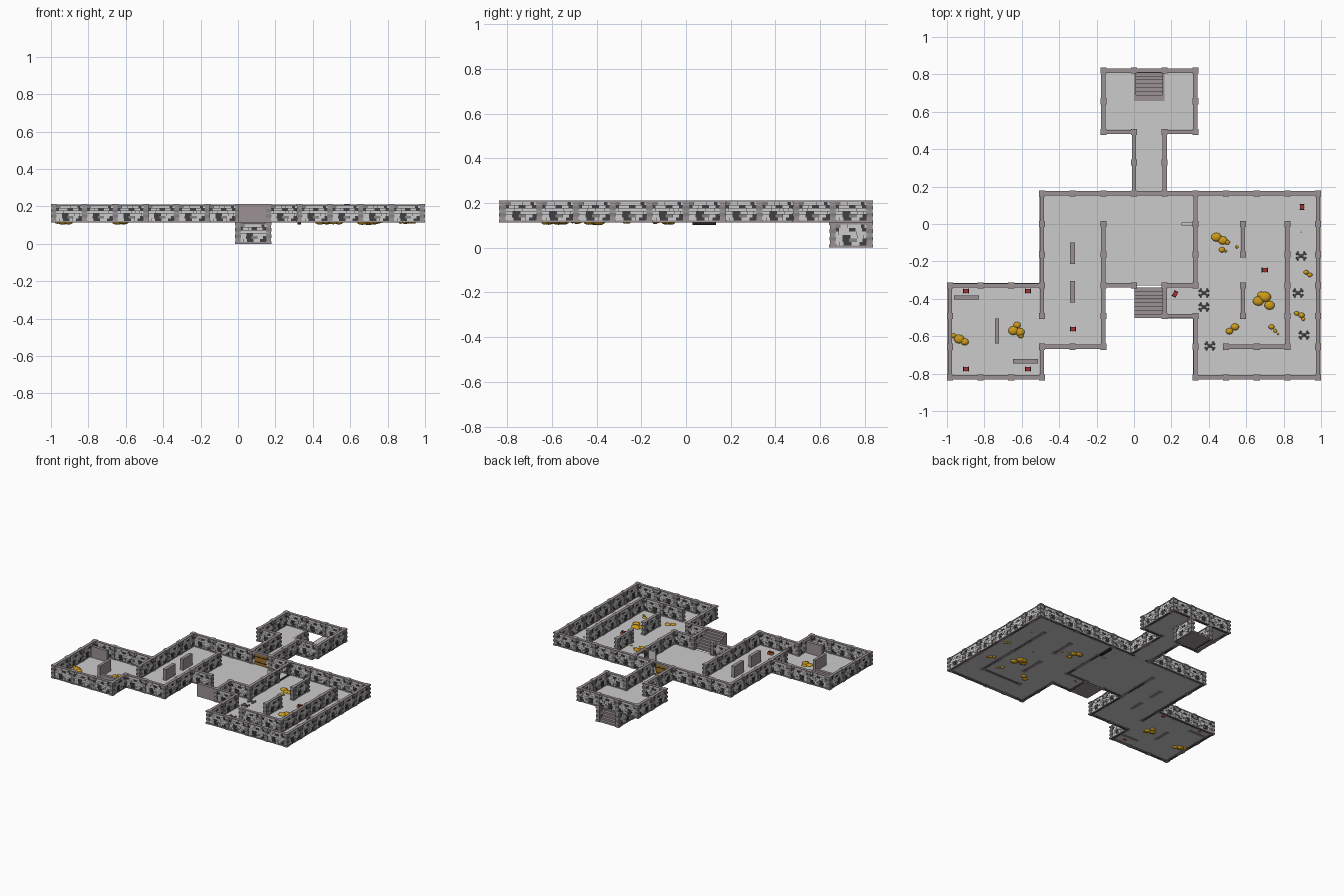
import bpy, bmesh, math, random
from mathutils import Matrix, Vector

if "Cube" in bpy.data.objects:
    bpy.data.objects.remove(bpy.data.objects["Cube"])
random.seed(4)
T, F, H = 0.1641, 0.113, 0.099      # grid tile, floor level, wall height


def mat(name, c):
    m = bpy.data.materials.new(name)
    m.diffuse_color = (*c, 1)
    m.use_nodes = True
    m.node_tree.nodes["Principled BSDF"].inputs["Base Color"].default_value = m.diffuse_color
    return m


COLS = [("floor_stone", (.6, .6, .6)), ("trim_stone", (.33, .285, .295)),
        ("light_brick", (.6, .6, .6)), ("mid_brick", (.23, .225, .225)),
        ("dark_brick", (.05, .05, .055)), ("gold", (.62, .33, .01)),
        ("red", (.4, .03, .03)), ("door_wood", (.36, .17, .02)),
        ("bone_grey", (.22, .22, .22)), ("black_iron", (.015, .015, .015))]
MATS = [mat(n, c) for n, c in COLS]
FLOOR, TRIM, LIGHT, MID, DARK, GOLD, RED, WOOD, BONE, IRON = range(10)


def box(bm, x0, x1, y0, y1, z0, z1, m):
    M = Matrix.Translation(((x0+x1)/2, (y0+y1)/2, (z0+z1)/2)) @ Matrix.Diagonal((x1-x0, y1-y0, z1-z0, 1))
    r = bmesh.ops.create_cube(bm, size=1, matrix=M)
    for f in {f for v in r["verts"] for f in v.link_faces}:
        f.material_index = m


def mesh(name, bm):
    me = bpy.data.meshes.new(name)
    bm.to_mesh(me)
    bm.free()
    for m in MATS:
        me.materials.append(m)
    return me


def place(name, me, x, y, z=F, rot=0, s=(1, 1, 1)):
    o = bpy.data.objects.new(name, me)
    o.location, o.rotation_euler, o.scale = (x, y, z), (0, 0, rot), s
    bpy.context.collection.objects.link(o)
    return o


def brick_rows(bm, x0, x1, z0, z1):
    n = max(1, round((z1-z0)/.0137))
    h = (z1-z0)/n
    for i in range(n):
        x = x0
        while x < x1-.002:
            w = min(random.uniform(.014, .036), x1-x)
            if x1-x-w < .008:
                w = x1-x
            d = random.uniform(.0085, .0105)
            m = random.choices((LIGHT, MID, DARK), (.42, .28, .3))[0]
            box(bm, x+.0006, x+w-.0006, -d, d, z0+i*h+.0005, z0+(i+1)*h-.0005, m)
            x += w


# wall panel: mortar core, bricks, base and cap
bm = bmesh.new()
box(bm, 0, T, -.007, .007, 0, H-.002, DARK)
brick_rows(bm, .012, T-.012, .009, H-.008)
box(bm, 0, T, -.012, .012, 0, .009, TRIM)
box(bm, 0, T, -.011, .011, H-.008, H-.001, TRIM)
PANEL = mesh("wall_panel", bm)

# doorway panel: two jambs, lintel, cap
bm = bmesh.new()
for a, b in ((.008, .03), (T-.03, T-.008)):
    box(bm, a, b, -.007, .007, 0, H-.002, DARK)
    brick_rows(bm, a, b, 0, H-.008)
box(bm, .03, T-.03, -.009, .009, H-.016, H-.008, MID)
box(bm, 0, T, -.011, .011, H-.008, H-.001, TRIM)
DOORWAY = mesh("doorway_panel", bm)

# pillar: stacked quoin blocks with base and cap
bm = bmesh.new()
box(bm, -.0162, .0162, -.0162, .0162, 0, .012, TRIM)
for i in range(5):
    w = .0155 if i % 2 else .0125
    z = .012+i*(H-.022)/5
    box(bm, -w, w, -w, w, z, z+(H-.022)/5, (TRIM, MID)[i % 2])
box(bm, -.0162, .0162, -.0162, .0162, H-.01, H, TRIM)
PILLAR = mesh("pillar", bm)

pillars = set()


def wall(x0, y0, x1, y1):
    """Row of panels between two grid points, pillar at every tile."""
    n = int(abs(x1-x0)+abs(y1-y0))
    dx, dy = (x1-x0)/n, (y1-y0)/n
    for i in range(n):
        place("wall", PANEL, (x0+dx*i)*T, (y0+dy*i)*T, rot=math.atan2(dy, dx))
    for i in range(n+1):
        pillars.add((x0+dx*i, y0+dy*i))


for w in [(-1, 5, 2, 5), (-1, 3, -1, 5), (2, 3, 2, 5), (-1, 3, 0, 3), (1, 3, 2, 3),   # entry room
          (0, 1, 0, 3), (1, 1, 1, 3),                                                # corridor
          (-3, 1, 0, 1), (1, 1, 6, 1), (-3, -3, -3, 1), (-3, -5, -3, -4),            # hall
          (-3, -4, -1, -4), (-1, -4, -1, 0), (-1, -2, 0, -2), (1, -2, 2, -2),
          (1, -3, 1, -2), (1, -3, 2, -3), (2, -2, 2, 0), (2, -5, 2, -3),
          (2, -5, 6, -5), (6, -5, 6, 1), (5, -4, 5, 0), (3, -4, 5, -4),              # treasure room
          (3.55, -1, 3.55, 0), (3.55, -3, 3.55, -2),
          (-6, -2, -3, -2), (-6, -5, -6, -2), (-6, -5, -3, -5)]:                     # left room
    wall(*w)
for x, y in sorted(pillars):
    place("pillar", PILLAR, x*T, y*T)

# floor sheets
bm = bmesh.new()
for x0, y0, x1, y1 in [(-1, 3, 0, 5), (1, 3, 2, 5), (0, 1, 1, 4), (-3, -4, -1, 1), (-1, -2, 2, 1),
                       (1, -3, 2, -2), (2, -5, 6, 1), (-6, -5, -3, -2)]:
    bm.faces.new([bm.verts.new((x*T, y*T, F+.002)) for x, y in ((x0, y0), (x1, y0), (x1, y1), (x0, y1))])
place("floor", mesh("floor", bm), 0, 0, 0)

# stairwell going down, open to the back
low = (1, 1, F/H)
place("stairwell_left_wall", PANEL, 0, 4*T, 0, math.pi/2, low)
place("stairwell_right_wall", PANEL, T, 4*T, 0, math.pi/2, low)
place("stairwell_front_wall", PANEL, 0, 4*T, 0, 0, low)
for x in (0, 1):
    for y in (4, 5):
        place("stairwell_pillar", PILLAR, x*T, y*T, 0, 0, low)

# stairs: eight steps, one flight down and one flight up
N = 8
for name, y0, dirn, base, top in (("stairs_down", 4*T+.012, 1, 0, F), ("stairs_up", -3*T-.01, 1, F, F+H)):
    bm = bmesh.new()
    d, h = (T-.002)/N, (top-base)/N
    for i in range(N):
        a = y0+i*d
        box(bm, .004, T-.004, a, a+d, base, top-i*h-.002, TRIM)
        box(bm, .004, T-.004, a, a+d+.002, top-i*h-.004, top-i*h, TRIM)
    place(name, mesh(name, bm), 0, 0, 0)

# closed door in the corridor, open doorway into the treasure room
place("door_frame", DOORWAY, 0, T)
bm = bmesh.new()
for i in range(5):
    x = .03+i*(T-.06)/5
    box(bm, x+.0005, x+(T-.06)/5-.0005, -.006, .006, .002, H-.016, WOOD)
for z in (.02, .06):
    box(bm, .031, T-.031, -.0075, .0075, z, z+.006, IRON)
place("door", mesh("door", bm), 0, T)
place("open_doorway", DOORWAY, 2*T, 0, rot=math.pi/2)
bm = bmesh.new()
box(bm, 2*T-.009, 2*T+.009, .03, T-.03, F-.011, F+.004, IRON)
box(bm, .253, .312, -.007, .007, F, F+.08, LIGHT)
place("threshold_and_leaf", mesh("threshold", bm), 0, 0, 0)

# free standing screens
for x0, x1, y0, y1 in [(-.341, -.316, -.215, -.10), (-.341, -.316, -.42, -.305), (-.963, -.829, -.403, -.381),
                       (-.744, -.722, -.64, -.505), (-.647, -.513, -.745, -.723)]:
    bm = bmesh.new()
    box(bm, x0, x1, y0, y1, F, F+.088, TRIM)
    place("stone_screen", mesh("screen", bm), 0, 0, 0)

# chests: red body, gold bands, iron lock
bm = bmesh.new()
box(bm, -.015, .015, -.011, .011, 0, .015, RED)
box(bm, -.014, .014, -.009, .009, .015, .021, RED)
for x in (-.014, .014):
    box(bm, x-.003, x+.003, -.0125, .0125, 0, .017, GOLD)
    box(bm, x-.003, x+.003, -.010, .010, .017, .022, IRON)
box(bm, -.003, .003, -.013, -.010, .008, .016, IRON)
CHEST = mesh("chest", bm)
for x, y, r in [(-.898, -.358, 0), (-.567, -.358, 0), (-.898, -.775, 0), (-.567, -.775, 0), (-.326, -.561, 0),
                (.219, -.374, 1.1), (.70, -.246, 0), (.898, .091, 1.57)]:
    place("chest", CHEST, x, y, F+.002, r)

# gold heaps: overlapping squashed blobs (x, y, radius)
bm = bmesh.new()
for x, y, r in [(.44, -.07, .028), (.475, -.088, .026), (.498, -.098, .015), (.47, -.138, .017), (.49, -.145, .008),
                (.55, -.123, .009), (.70, -.39, .033), (.665, -.412, .03), (.725, -.435, .028), (.68, -.38, .022),
                (.54, -.55, .022), (.51, -.573, .02), (.735, -.55, .016), (.755, -.572, .011), (.77, -.588, .006),
                (.92, -.258, .014), (.94, -.272, .014), (.87, -.478, .014), (.895, -.488, .017), (.905, -.508, .011),
                (-.625, -.54, .02), (-.645, -.57, .028), (-.61, -.578, .026), (-.605, -.598, .015),
                (-.935, -.615, .028), (-.905, -.63, .022), (-.965, -.597, .015)]:
    M = Matrix.Translation((x, y, F+.002)) @ Matrix.Diagonal((1, .85, .55 if r < .025 else .45, 1))
    res = bmesh.ops.create_icosphere(bm, subdivisions=2, radius=r, matrix=M)
    for f in {f for v in res["verts"] for f in v.link_faces}:
        f.material_index = GOLD
        f.smooth = True
place("gold_heaps", mesh("gold_heaps", bm), 0, 0, 0)

# crossed bones with knuckles
bm = bmesh.new()
for a in (math.pi/5, -math.pi/5):
    R = Matrix.Rotation(a, 4, 'Z')
    bmesh.ops.create_cone(bm, cap_ends=True, segments=6, radius1=.004, radius2=.004, depth=.05,
                          matrix=Matrix.Translation((0, 0, .005)) @ R @ Matrix.Rotation(math.pi/2, 4, 'Y'))
    for sx in (-1, 1):
        for sy in (-1, 1):
            p = R @ Vector((.025*sx, .005*sy, .006))
            bmesh.ops.create_icosphere(bm, subdivisions=1, radius=.006, matrix=Matrix.Translation(p))
bmesh.ops.create_icosphere(bm, subdivisions=1, radius=.009, matrix=Matrix.Translation((0, 0, .01)))
for f in bm.faces:
    f.material_index = BONE
BONES = mesh("bones", bm)
for x, y in [(.893, -.171), (.877, -.369), (.909, -.594), (.374, -.369), (.374, -.444), (.406, -.652)]:
    place("crossed_bones", BONES, x, y, F+.002)

# small stone on the floor
bm = bmesh.new()
box(bm, .889, .897, -.048, -.041, F, F+.008, BONE)
place("pebble", mesh("pebble", bm), 0, 0, 0)
